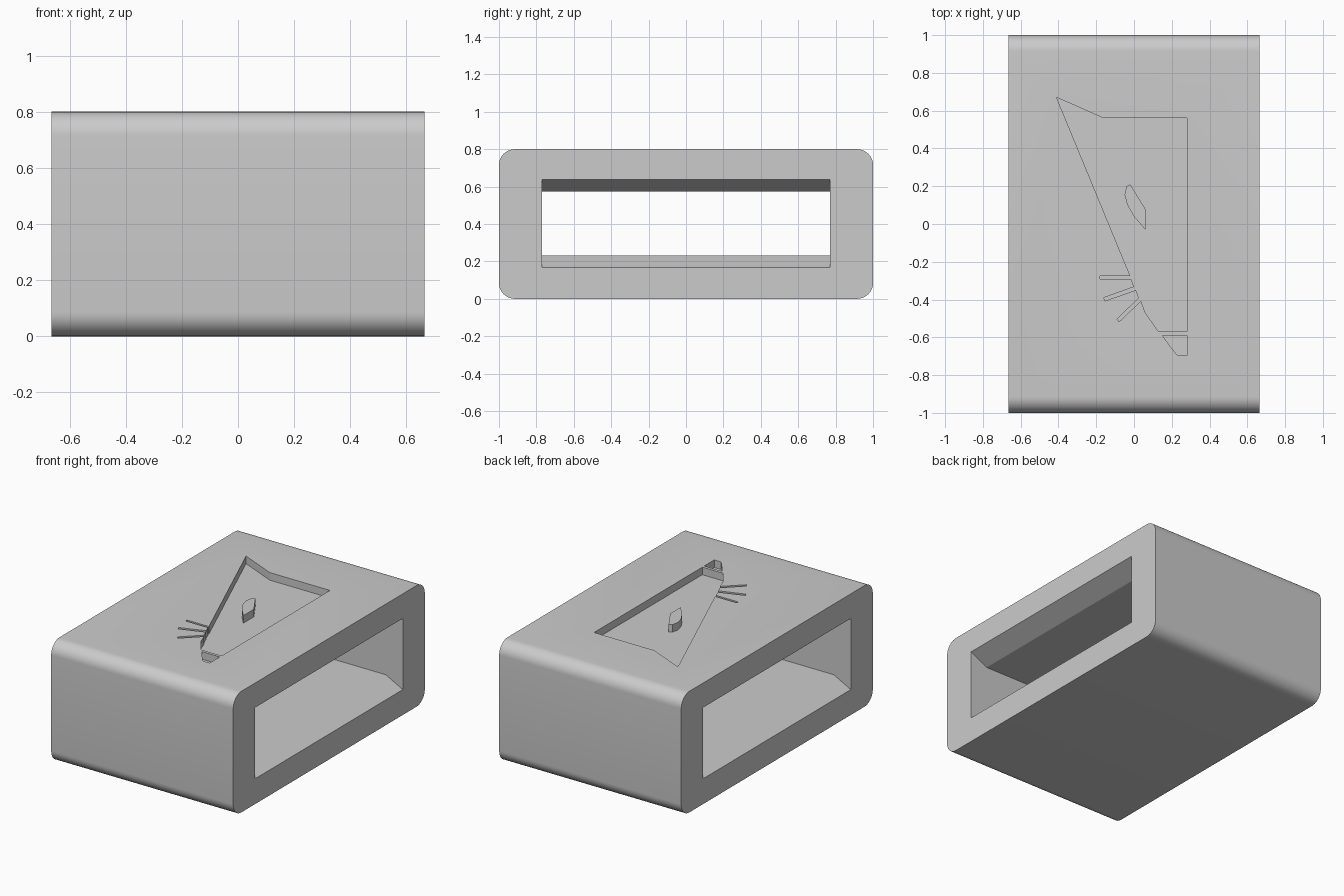
import bpy
import bmesh
import math
from mathutils import Vector

# Remove the default cube
default = bpy.data.objects.get("Cube")
if default:
    bpy.data.objects.remove(default, do_unlink=True)

HALF_X, HALF_Y, HEIGHT, RADIUS = 0.665, 1.0, 0.8, 0.085
DEPTH = 0.05

# Single plain grey
grey = bpy.data.materials.new("light_grey")
grey.use_nodes = True
colour = (0.6, 0.6, 0.6, 1)
grey.diffuse_color = colour
grey.node_tree.nodes["Principled BSDF"].inputs["Base Color"].default_value = colour


def prism(name, points, direction):
    """Extrude a closed 3D outline along a direction."""
    bm = bmesh.new()
    face = bm.faces.new([bm.verts.new(p) for p in points])
    extruded = bmesh.ops.extrude_face_region(bm, geom=[face])["geom"]
    moved = [g for g in extruded if isinstance(g, bmesh.types.BMVert)]
    bmesh.ops.translate(bm, verts=moved, vec=Vector(direction))
    bmesh.ops.recalc_face_normals(bm, faces=bm.faces)
    mesh = bpy.data.meshes.new(name)
    bm.to_mesh(mesh)
    bm.free()
    obj = bpy.data.objects.new(name, mesh)
    bpy.context.collection.objects.link(obj)
    mesh.materials.append(grey)
    return obj


def engraving(name, outline, top=HEIGHT + 0.1):
    """Upright cutter whose floor lies just below the top face."""
    floor = HEIGHT - DEPTH
    return prism(name, [(x, y, floor) for x, y in outline], (0, 0, top - floor))


def cut(target, cutter):
    """Subtract the cutter and discard it."""
    mod = target.modifiers.new("cut", 'BOOLEAN')
    mod.operation, mod.solver, mod.object = 'DIFFERENCE', 'EXACT', cutter
    bpy.context.view_layer.objects.active = target
    bpy.ops.object.modifier_apply(modifier=mod.name)
    bpy.data.objects.remove(cutter, do_unlink=True)


# Block with rounded long edges
section = []
corners = [(1, 1), (-1, 1), (-1, -1), (1, -1)]
steps = 10
for quarter, (sy, sz) in enumerate(corners):
    for i in range(steps + 1):
        a = math.pi / 2 * (quarter + i / steps)
        section.append((-HALF_X,
                        sy * (HALF_Y - RADIUS) + RADIUS * math.cos(a),
                        HEIGHT / 2 + sz * (HEIGHT / 2 - RADIUS) + RADIUS * math.sin(a)))
sleeve = prism("sleeve_block", section, (2 * HALF_X, 0, 0))

# Through slot, flared above and below at both mouths
flare = [(-0.8, 0.235), (-HALF_X, 0.235), (-0.54, 0.17), (0.54, 0.17), (HALF_X, 0.235), (0.8, 0.235)]
slot_y, mid = 0.77, 0.4025
lower = [(x, -slot_y, mid - h) for x, h in flare]
upper = [(x, -slot_y, mid + h) for x, h in reversed(flare)]
cut(sleeve, prism("slot_cutter", lower + upper, (0, 2 * slot_y, 0)))

# Engraved animal head in profile, with three whiskers
head = [(-0.41, 0.67), (-0.16, 0.56), (0.28, 0.56), (0.28, -0.57), (0.13, -0.57), (0.06, -0.47),
        (0.037, -0.407), (-0.079, -0.518), (-0.09, -0.503), (0.026, -0.392),
        (0.01, -0.35), (-0.153, -0.407), (-0.16, -0.39), (0, -0.333),
        (-0.016, -0.29), (-0.18, -0.29), (-0.18, -0.275), (-0.02, -0.275)]
eye = [(-0.02, 0.21), (0.06, 0.08), (0.06, -0.03), (0, 0.04),
       (-0.035, 0.1), (-0.05, 0.155), (-0.04, 0.2)]
nose = [(0.15, -0.59), (0.28, -0.59), (0.28, -0.695), (0.23, -0.695), (0.19, -0.645)]

# The eye stays standing as an island inside the head recess
head_cutter = engraving("head_cutter", head)
eye_cutter = engraving("eye_cutter", eye, HEIGHT + 0.2)
eye_cutter.location.z = -0.05
bpy.context.view_layer.update()
cut(head_cutter, eye_cutter)
cut(sleeve, head_cutter)
cut(sleeve, engraving("nose_cutter", nose))

# Smooth rounded edges, crisp everywhere else
bpy.ops.object.select_all(action='DESELECT')
sleeve.select_set(True)
bpy.context.view_layer.objects.active = sleeve
bpy.ops.object.shade_smooth_by_angle(angle=math.radians(20))
